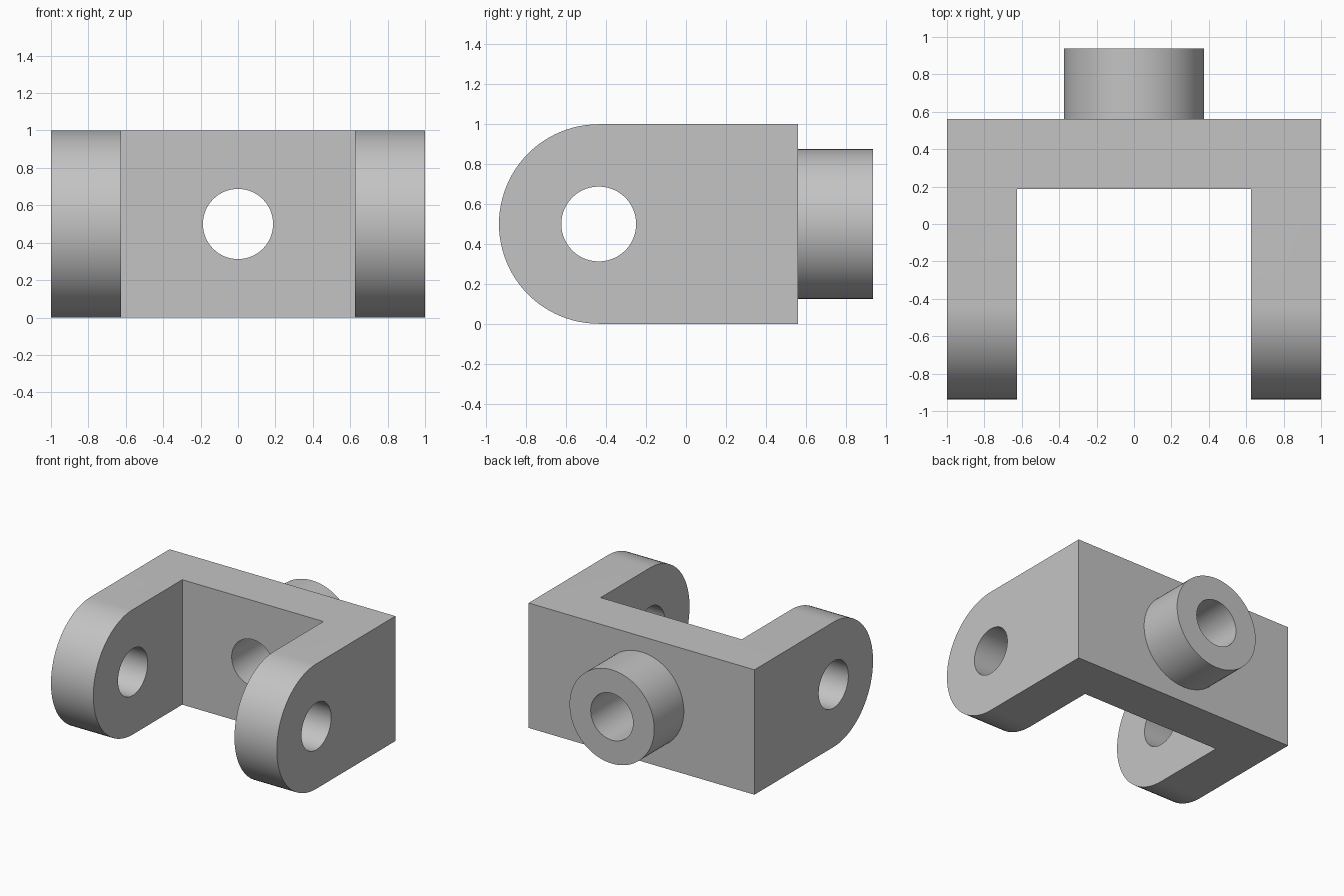
import bpy
import bmesh
from math import pi, sin, cos, radians
from mathutils import Vector

cube = bpy.data.objects.get("Cube")
if cube:
    bpy.data.objects.remove(cube, do_unlink=True)

STEPS = 96
MID_Z = 0.5
EYE_Y = -0.4375          # centre of the rounded arm ends
BACK_Y = 0.5625          # rear face of the bridge
BORE = 0.1875

grey = bpy.data.materials.new("plain grey")
grey.use_nodes = True
colour = (0.55, 0.55, 0.55, 1)
grey.diffuse_color = colour
grey.node_tree.nodes["Principled BSDF"].inputs["Base Color"].default_value = colour


def prism(name, points, sweep):
    """Extrude a closed planar outline along a vector."""
    bm = bmesh.new()
    face = bm.faces.new([bm.verts.new(p) for p in points])
    out = bmesh.ops.extrude_face_region(bm, geom=[face])
    moved = [v for v in out["geom"] if isinstance(v, bmesh.types.BMVert)]
    bmesh.ops.translate(bm, verts=moved, vec=Vector(sweep))
    bmesh.ops.recalc_face_normals(bm, faces=bm.faces)
    mesh = bpy.data.meshes.new(name)
    bm.to_mesh(mesh)
    bm.free()
    mesh.materials.append(grey)
    obj = bpy.data.objects.new(name, mesh)
    bpy.context.collection.objects.link(obj)
    return obj


def arc(radius, start, end, steps):
    angles = [start + (end - start) * i / steps for i in range(steps + 1)]
    return [(radius * cos(a), radius * sin(a)) for a in angles]


def rod_y(name, radius, y0, y1):
    ring = arc(radius, 0, 2 * pi, STEPS)[:-1]
    return prism(name, [(x, y0, MID_Z + z) for x, z in ring], (0, y1 - y0, 0))


def rod_x(name, radius, half):
    ring = arc(radius, 0, 2 * pi, STEPS)[:-1]
    return prism(name, [(-half, EYE_Y + y, MID_Z + z) for y, z in ring], (2 * half, 0, 0))


def combine(target, tool, operation):
    mod = target.modifiers.new(tool.name, "BOOLEAN")
    mod.operation = operation
    mod.solver = "EXACT"
    mod.object = tool
    bpy.context.view_layer.objects.active = target
    bpy.ops.object.modifier_apply(modifier=mod.name)
    bpy.data.objects.remove(tool, do_unlink=True)


# U-shaped fork seen from above
half = [(0.625, 0.1875), (0.625, -1.1), (1, -1.1), (1, BACK_Y)]
outline = half + [(-x, y) for x, y in reversed(half)]
clevis = prism("clevis_bracket", [(x, y, 0) for x, y in outline], (0, 0, 1))

# Side profile that rounds the arm ends
side = [(EYE_Y + y, MID_Z + z) for y, z in arc(MID_Z, pi / 2, 3 * pi / 2, STEPS // 2)]
side += [(1, 0), (1, 1)]
rounding = prism("arm_rounding", [(-1.2, y, z) for y, z in side], (2.4, 0, 0))
combine(clevis, rounding, "INTERSECT")

# Rear boss, its bore, and the pin holes through both arms
combine(clevis, rod_y("rear_boss", 0.375, 0.4, 0.9375), "UNION")
combine(clevis, rod_y("boss_bore", BORE, 0, 1.1), "DIFFERENCE")
combine(clevis, rod_x("pin_hole", BORE, 1.2), "DIFFERENCE")

# Smooth curved walls, crisp edges
bpy.ops.object.select_all(action="DESELECT")
clevis.select_set(True)
bpy.context.view_layer.objects.active = clevis
bpy.ops.object.shade_smooth_by_angle(angle=radians(30))
